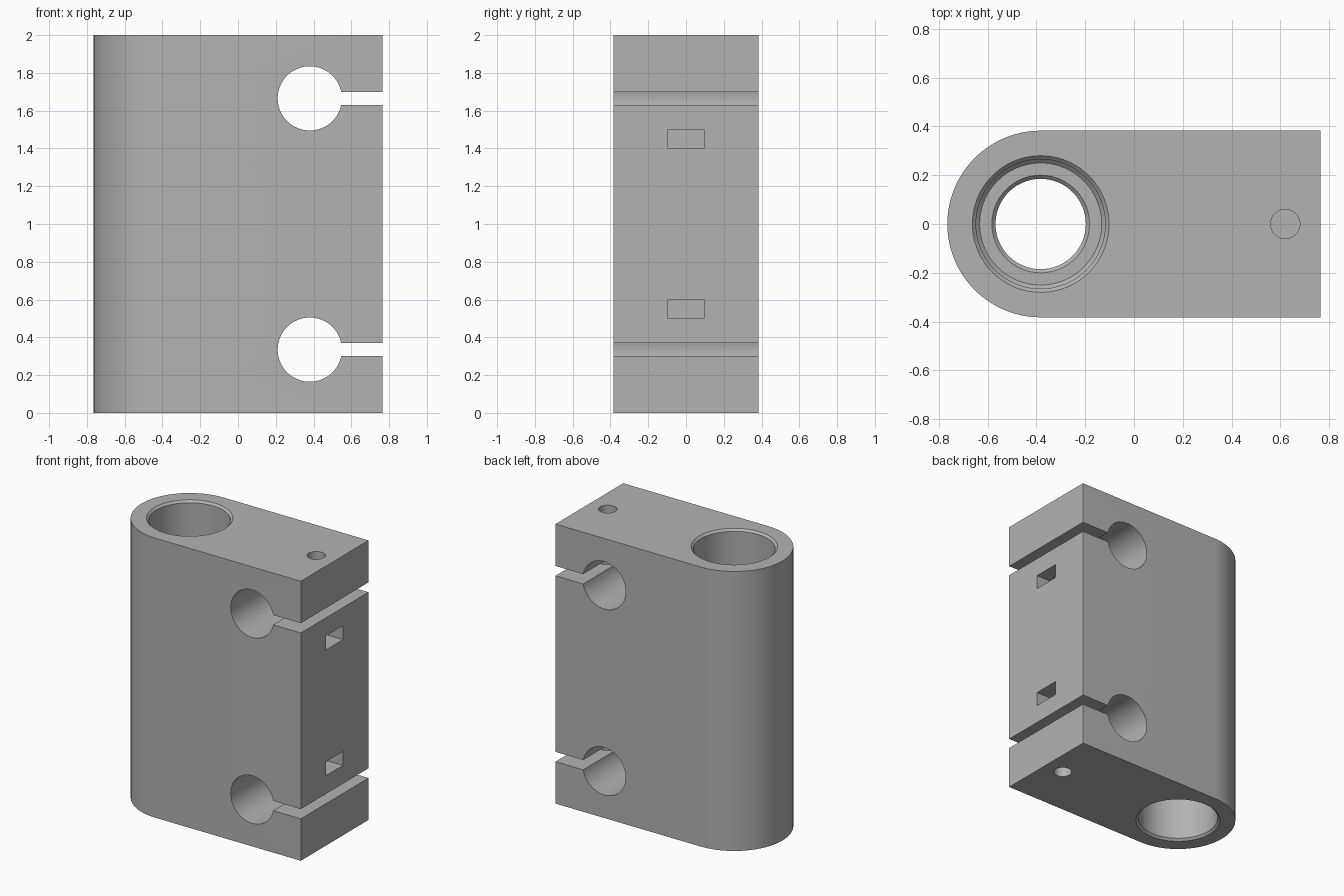
import bpy
import bmesh
from math import pi, sin, cos, radians
from mathutils import Matrix

default = bpy.data.objects.get("Cube")
if default:
    bpy.data.objects.remove(default, do_unlink=True)

grey = bpy.data.materials.new("plain_grey")
grey.use_nodes = True
colour = (0.45, 0.45, 0.45, 1)
grey.diffuse_color = colour
grey.node_tree.nodes["Principled BSDF"].inputs["Base Color"].default_value = colour

HALF_X, HALF_Y, HEIGHT = 0.765, 0.3825, 2.0
BORE_X = HALF_Y - HALF_X
ROD_X, ROD_Z, SCREW_X = 0.38, 0.335, 0.62


def make(name, bm):
    bmesh.ops.recalc_face_normals(bm, faces=bm.faces)
    mesh = bpy.data.meshes.new(name)
    bm.to_mesh(mesh)
    bm.free()
    mesh.materials.append(grey)
    obj = bpy.data.objects.new(name, mesh)
    bpy.context.collection.objects.link(obj)
    return obj


def prism(name, outline, z0, z1):
    bm = bmesh.new()
    face = bm.faces.new([bm.verts.new((x, y, z0)) for x, y in outline])
    top = bmesh.ops.extrude_face_region(bm, geom=[face])["geom"]
    verts = [v for v in top if isinstance(v, bmesh.types.BMVert)]
    bmesh.ops.translate(bm, verts=verts, vec=(0, 0, z1 - z0))
    return make(name, bm)


def box(name, x, y, z):
    outline = [(x[0], y[0]), (x[1], y[0]), (x[1], y[1]), (x[0], y[1])]
    return prism(name, outline, *z)


def circle(x, y, r, n):
    return [(x + r * cos(2 * pi * i / n), y + r * sin(2 * pi * i / n)) for i in range(n)]


def lathe(name, profile, x, n):
    bm = bmesh.new()
    rings = [[bm.verts.new((px, py, z)) for px, py in circle(x, 0, r, n)] for r, z in profile]
    for low, high in zip(rings, rings[1:]):
        for i in range(n):
            j = (i + 1) % n
            bm.faces.new((low[i], low[j], high[j], high[i]))
    bm.faces.new(rings[0])
    bm.faces.new(rings[-1])
    return make(name, bm)


# Block with one rounded end
arc = [(BORE_X + HALF_Y * cos(a), HALF_Y * sin(a))
       for a in (pi / 2 + pi * i / 48 for i in range(49))]
body = prism("clamp_block", [(HALF_X, -HALF_Y), (HALF_X, HALF_Y)] + arc, 0, HEIGHT)

# Stepped vertical bore: a bearing pocket at each end, a narrow collar between
lower = [(0.285, -0.005), (0.265, 0.015), (0.265, 0.845), (0.25, 0.86),
         (0.2, 0.86), (0.185, 0.875)]
upper = [(r, HEIGHT - z) for r, z in reversed(lower)]
cutters = [lathe("bore_cutter", lower + upper, BORE_X, 96)]


# Clamp features, the same at both ends
def span(a, b, top):
    return (HEIGHT - b, HEIGHT - a) if top else (a, b)


for top in (False, True):
    rod = prism("rod_hole_cutter", circle(0, 0, 0.17, 64), -1, 1)
    z = HEIGHT - ROD_Z if top else ROD_Z
    rod.data.transform(Matrix.Translation((ROD_X, 0, z)) @ Matrix.Rotation(pi / 2, 4, "X"))
    cutters += [
        rod,
        box("clamp_slit_cutter", (ROD_X + 0.06, 1), (-1, 1), span(0.3, 0.37, top)),
        prism("screw_hole_cutter", circle(SCREW_X, 0, 0.06, 32), *span(-0.1, 0.55, top)),
        box("nut_slot_cutter", (0.53, 1), (-0.095, 0.095), span(0.5, 0.6, top)),
    ]

bpy.context.view_layer.objects.active = body
for cutter in cutters:
    mod = body.modifiers.new(cutter.name, "BOOLEAN")
    mod.operation = "DIFFERENCE"
    mod.solver = "EXACT"
    mod.object = cutter
    bpy.ops.object.modifier_apply(modifier=mod.name)
    bpy.data.objects.remove(cutter, do_unlink=True)

# Smooth curved walls, keep crisp edges
bpy.ops.object.select_all(action="DESELECT")
body.select_set(True)
bpy.ops.object.shade_smooth_by_angle(angle=radians(30))
